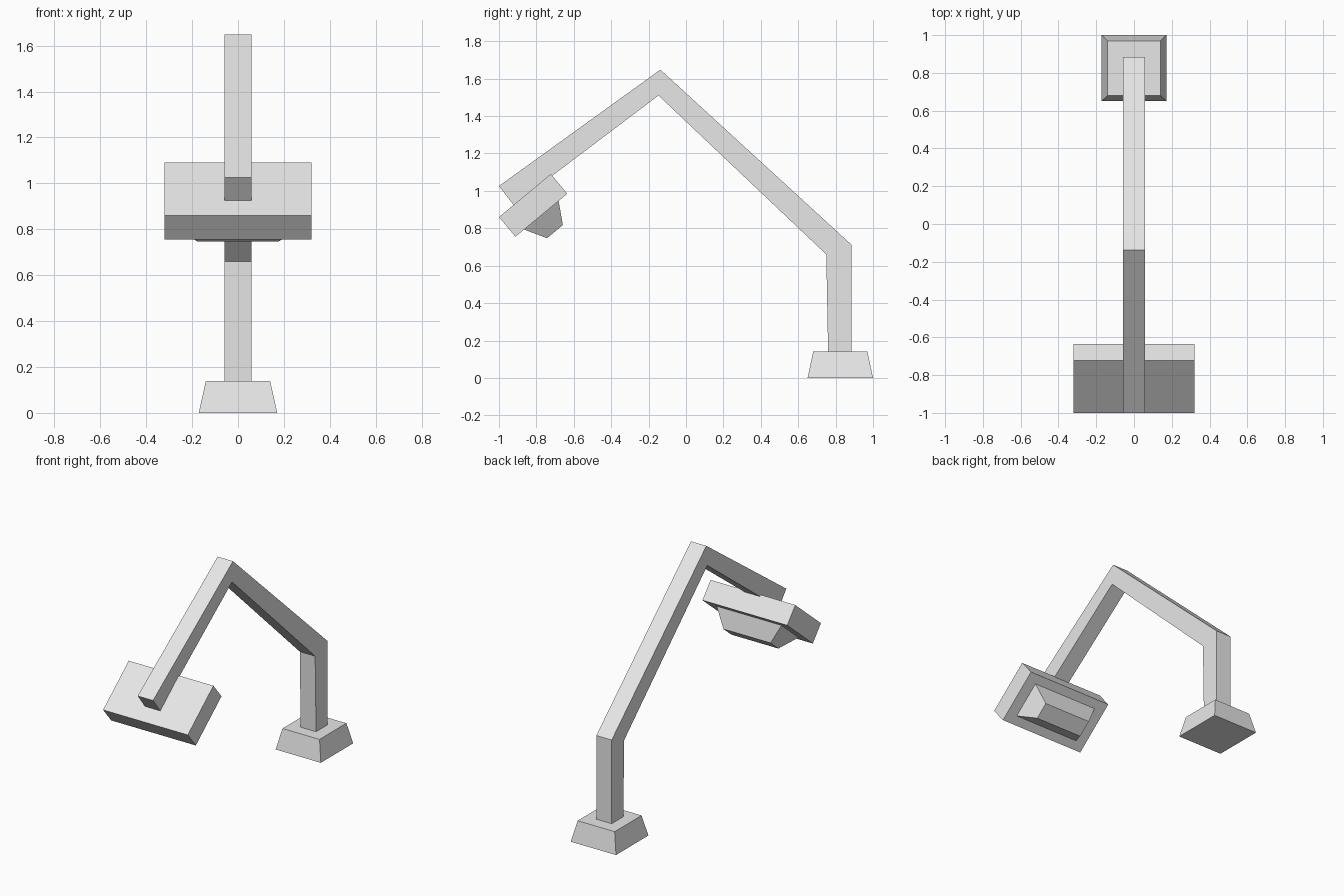
import bpy, bmesh
from mathutils import Matrix, Vector

old = bpy.data.objects.get("Cube")
if old:
    bpy.data.objects.remove(old, do_unlink=True)

grey = bpy.data.materials.new("light_grey")
grey.use_nodes = True
colour = (0.8, 0.8, 0.8, 1)
grey.diffuse_color = colour
grey.node_tree.nodes["Principled BSDF"].inputs["Base Color"].default_value = colour


def finish(name, bm, matrix=Matrix()):
    bmesh.ops.recalc_face_normals(bm, faces=bm.faces)
    mesh = bpy.data.meshes.new(name)
    bm.to_mesh(mesh)
    bm.free()
    mesh.materials.append(grey)
    obj = bpy.data.objects.new(name, mesh)
    obj.matrix_world = matrix
    bpy.context.collection.objects.link(obj)
    return obj


def extrude_profile(name, profile, half_width):
    """Side profile of (y, z) points extruded across x."""
    bm = bmesh.new()
    face = bm.faces.new([bm.verts.new((-half_width, y, z)) for y, z in profile])
    new = bmesh.ops.extrude_face_region(bm, geom=[face])["geom"]
    verts = [v for v in new if isinstance(v, bmesh.types.BMVert)]
    bmesh.ops.translate(bm, verts=verts, vec=(2 * half_width, 0, 0))
    return finish(name, bm)


def frustum(name, bottom, top, height, matrix):
    """Tapered block; bottom and top are half sizes in x and y."""
    bm = bmesh.new()
    bmesh.ops.create_cube(bm, size=2)
    for v in bm.verts:
        half = top if v.co.z > 0 else bottom
        v.co = (v.co.x * half[0], v.co.y * half[1], height if v.co.z > 0 else 0)
    return finish(name, bm, matrix)


# Tapered foot
frustum("base", (0.171, 0.175), (0.14, 0.145), 0.14, Matrix.Translation((0, 0.825, 0)))

# Post and two sloping arms in one bent bar
extrude_profile("bent_arm", [
    (0.76, 0.13), (0.885, 0.13), (0.885, 0.712), (-0.137, 1.648),
    (-1.0, 1.026), (-0.922, 0.925), (-0.147, 1.51), (0.75, 0.66)], 0.058)

# Tilted lamp head
low, high = Vector((0, -0.912, 0.755)), Vector((0, -0.635, 0.985))
slope = (high - low).normalized()
down = Vector((0, slope.z, -slope.y))
side = slope.cross(down)
tilt = Matrix((side, slope, down)).transposed().to_4x4()
thickness = 0.137
centre = (low + high) / 2
half_depth = (high - low).length / 2
frustum("lamp_head", (0.32, half_depth), (0.32, half_depth), thickness,
        Matrix.Translation(centre - down * thickness) @ tilt)

# Tapered lens under the head
frustum("lamp_lens", (0.245, 0.12), (0.178, 0.055), 0.114,
        Matrix.Translation(centre) @ tilt)
